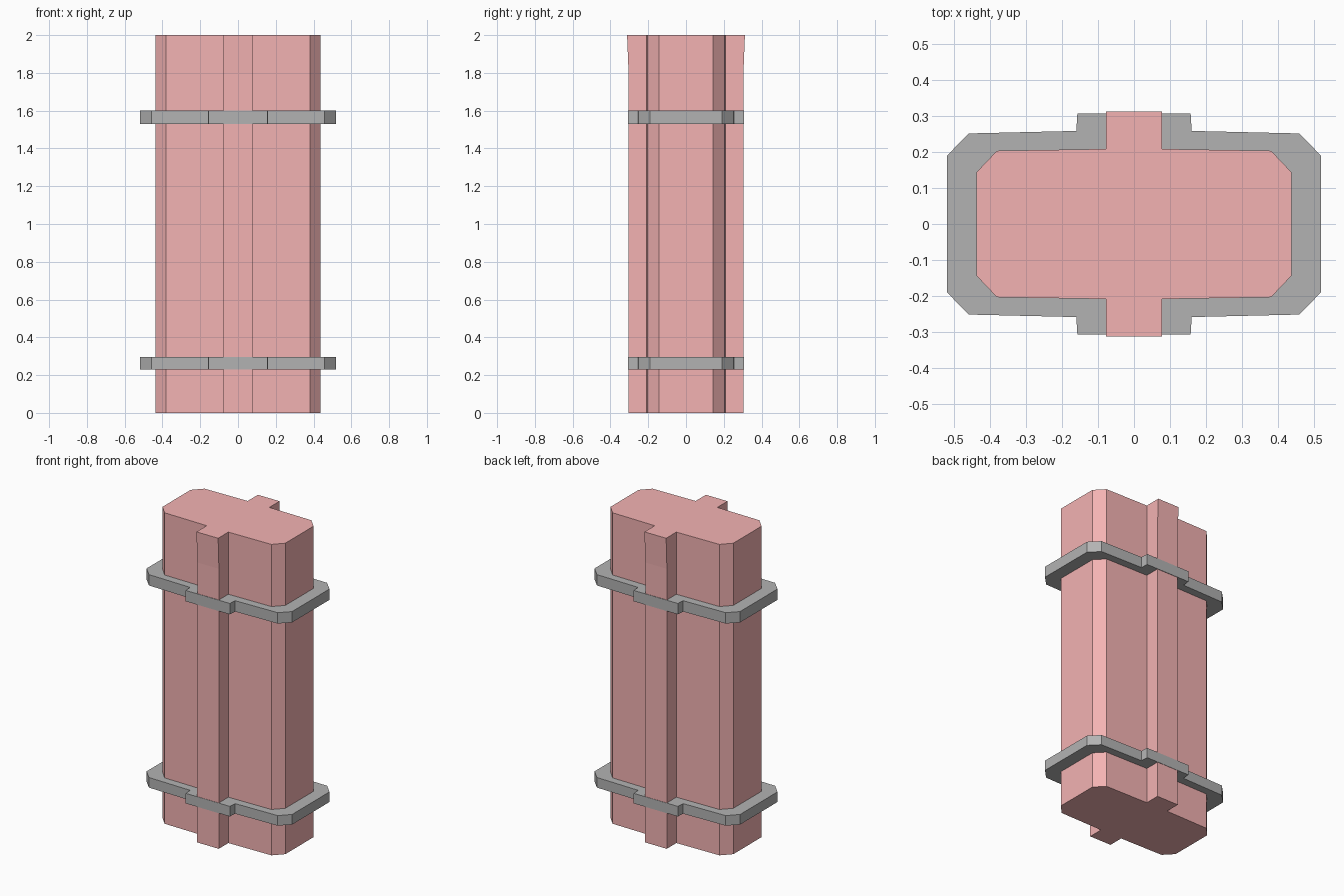
import bpy, bmesh

if "Cube" in bpy.data.objects:
    bpy.data.objects.remove(bpy.data.objects["Cube"])


def material(name, rgb):
    m = bpy.data.materials.new(name)
    m.diffuse_color = (*rgb, 1)
    m.use_nodes = True
    m.node_tree.nodes["Principled BSDF"].inputs["Base Color"].default_value = m.diffuse_color
    return m


def outline(quarter):
    """Mirror a quarter profile (+x, +y) into a full closed outline."""
    right = [(x, -y) for x, y in reversed(quarter)] + quarter
    return right + [(-x, y) for x, y in reversed(right)]


def loft(name, sections, mat):
    """Skin stacked outlines given as (z, quarter profile) and cap both ends."""
    bm = bmesh.new()
    rings = [[bm.verts.new((x, y, z)) for x, y in outline(q)] for z, q in sections]
    n = len(rings[0])
    for low, high in zip(rings, rings[1:]):
        for i in range(n):
            j = (i + 1) % n
            bm.faces.new((low[i], low[j], high[j], high[i]))
    bm.faces.new(rings[0][::-1])
    bm.faces.new(rings[-1])
    bmesh.ops.recalc_face_normals(bm, faces=bm.faces)
    mesh = bpy.data.meshes.new(name)
    bm.to_mesh(mesh)
    bm.free()
    mesh.materials.append(mat)
    obj = bpy.data.objects.new(name, mesh)
    bpy.context.collection.objects.link(obj)
    return obj


def body_profile(rib_y):
    return [(0.437, 0.143), (0.38, 0.203), (0.077, 0.208), (0.077, rib_y)]


red = material("red", (0.9, 0.45, 0.45))
grey = material("dark_grey", (0.45, 0.45, 0.45))

# Chamfered body with front and back ribs, ribs flaring slightly at the top
loft("body", [(0, body_profile(0.305)), (1.8, body_profile(0.304)),
              (2.0, body_profile(0.312))], red)

# Two bands around the body
band = [(0.518, 0.19), (0.458, 0.251), (0.16, 0.258), (0.157, 0.307)]
for name, z0, z1 in (("lower_band", 0.23, 0.295), ("upper_band", 1.53, 1.6)):
    loft(name, [(z0, band), (z1, band)], grey)
